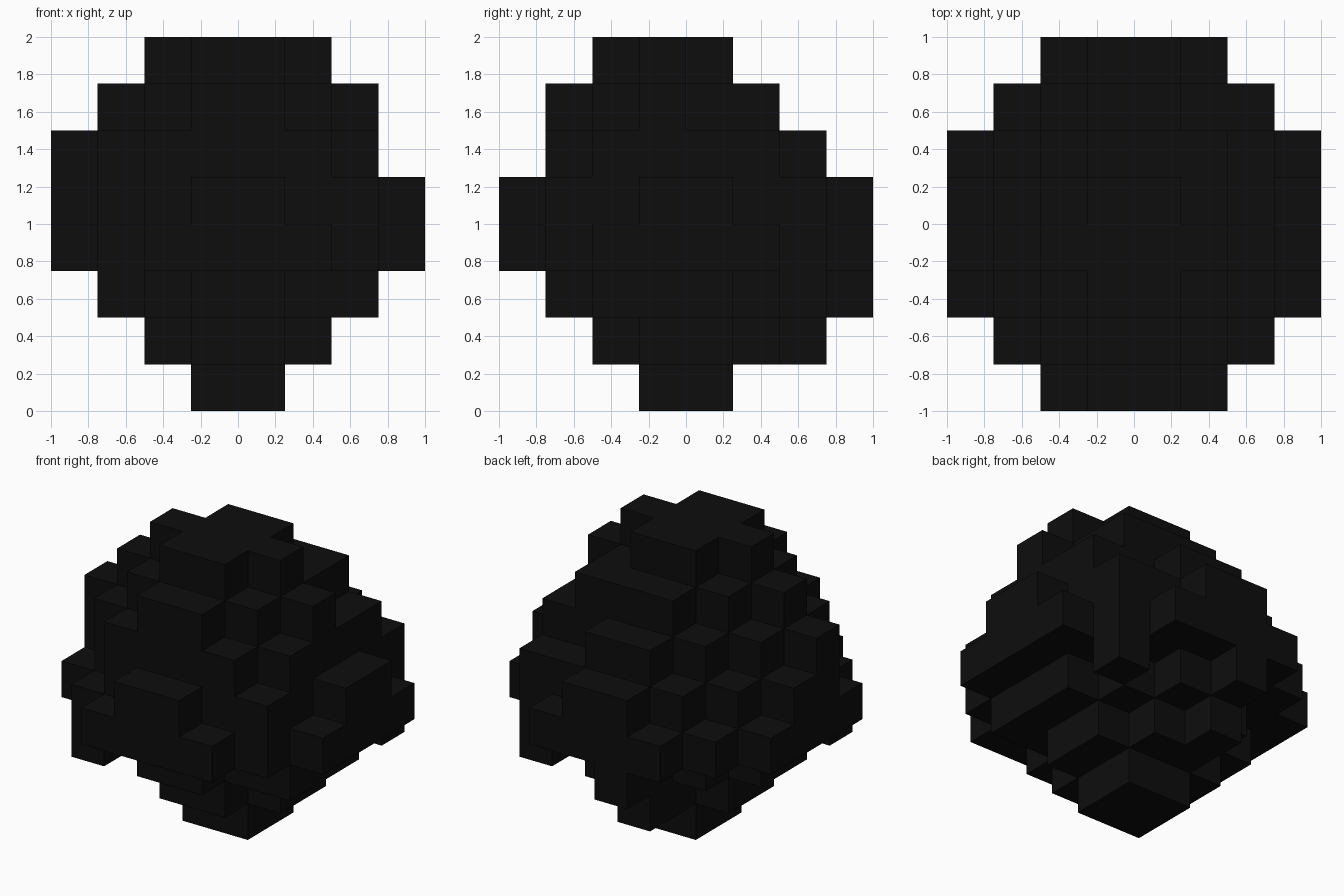
import bpy, bmesh
from mathutils import Vector

if "Cube" in bpy.data.objects:
    bpy.data.objects.remove(bpy.data.objects["Cube"])

CELL = 0.25

# Each layer, bottom to top: first row (front side), then the first and last block of each row
LAYERS = [
    (3, [(3, 4), (3, 4)]),
    (2, [(3, 4), (2, 5), (2, 5), (3, 4), (3, 3)]),
    (1, [(3, 4), (2, 6), (1, 6), (1, 6), (2, 5), (3, 4), (3, 3)]),
    (0, [(2, 5), (1, 6), (0, 7), (0, 7), (0, 7), (0, 7), (1, 6), (2, 5)]),
    (0, [(3, 4), (2, 6), (1, 6), (0, 7), (0, 7), (1, 6), (2, 6), (3, 4)]),
    (1, [(2, 5), (1, 6), (0, 6), (1, 6), (2, 6), (3, 4)]),
    (1, [(3, 4), (2, 5), (1, 6), (2, 5), (3, 5)]),
    (2, [(3, 4), (2, 5), (3, 4)]),
]
cells = {(i, first + r, k)
         for k, (first, rows) in enumerate(LAYERS)
         for r, (a, b) in enumerate(rows)
         for i in range(a, b + 1)}
# Loose corner lumps hanging under the widest layer
cells |= {(1, 1, 2), (6, 6, 2)}

# Rock: keep only the outer faces of the blocks
bm = bmesh.new()
verts = {}


def vert(p):
    key = tuple(round(c) for c in p)
    if key not in verts:
        verts[key] = bm.verts.new(((key[0] - 4) * CELL, (key[1] - 4) * CELL, key[2] * CELL))
    return verts[key]


for cell in sorted(cells):
    for axis in range(3):
        for side in (0, 1):
            step = list(cell)
            step[axis] += 2 * side - 1
            if tuple(step) in cells:
                continue
            base = Vector(cell)
            base[axis] += side
            u, v = Vector((0, 0, 0)), Vector((0, 0, 0))
            u[(axis + 1) % 3] = 1
            v[(axis + 2) % 3] = 1
            loop = [base, base + u, base + u + v, base + v]
            if side == 0:
                loop.reverse()
            bm.faces.new([vert(p) for p in loop])

mesh = bpy.data.meshes.new("blocky_rock")
bm.to_mesh(mesh)
bm.free()
rock = bpy.data.objects.new("blocky_rock", mesh)
bpy.context.collection.objects.link(rock)

# Single near-black colour
mat = bpy.data.materials.new("near black")
mat.diffuse_color = (0.004, 0.004, 0.004, 1)
mat.use_nodes = True
mat.node_tree.nodes["Principled BSDF"].inputs["Base Color"].default_value = mat.diffuse_color
mesh.materials.append(mat)
